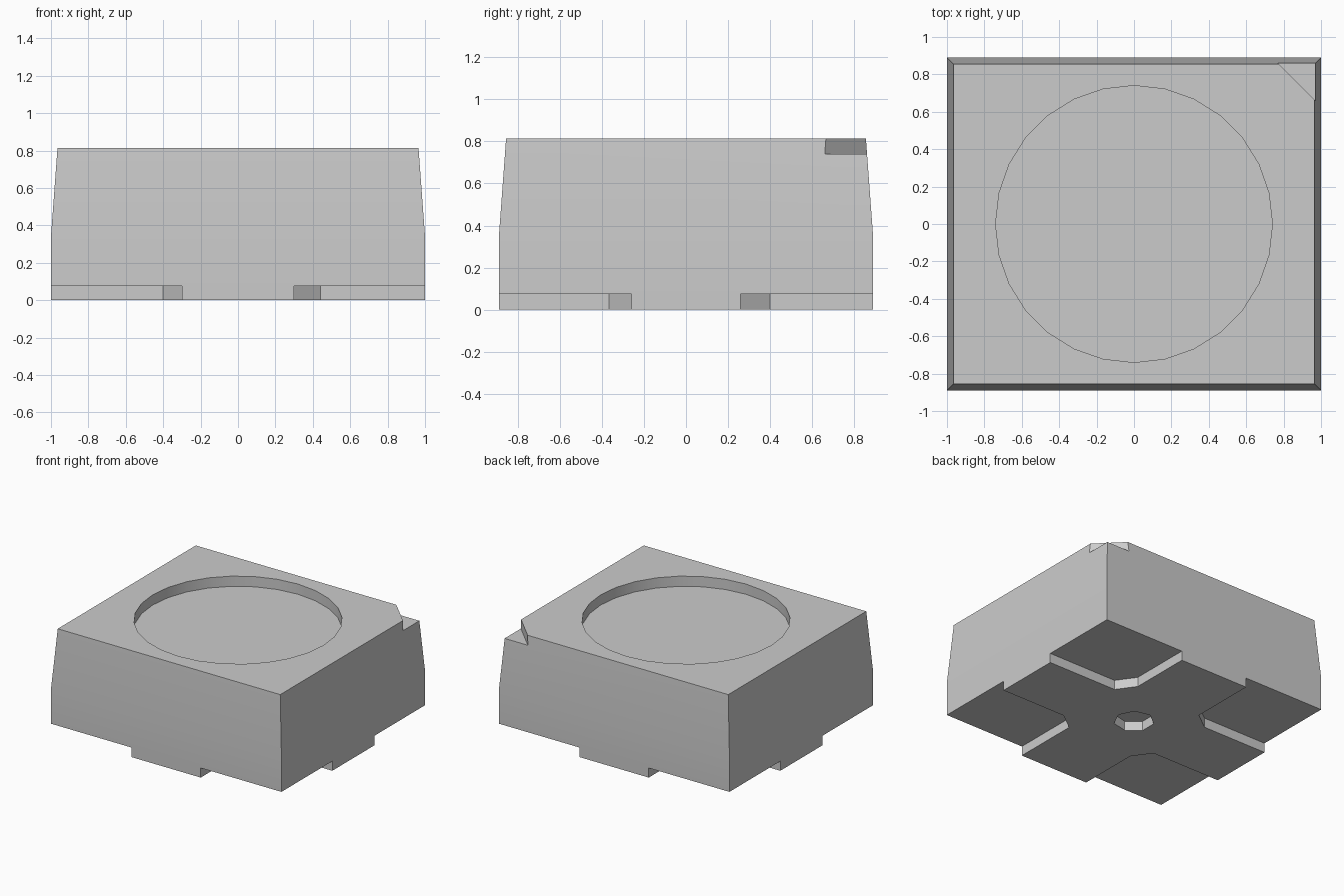
import bpy
import bmesh
import math

default = bpy.data.objects.get("Cube")
if default:
    bpy.data.objects.remove(default, do_unlink=True)

# Single plastic colour
grey = bpy.data.materials.new("grey_plastic")
grey.use_nodes = True
colour = (0.6, 0.6, 0.6, 1)
grey.diffuse_color = colour
grey.node_tree.nodes["Principled BSDF"].inputs["Base Color"].default_value = colour

HALF_X, HALF_Y, HEIGHT = 1.0, 0.89, 0.815
STEP = 0.075      # height of the cross-shaped base
BEND = 0.34       # where the walls start leaning in
INSET = 0.035
OUT = 1.2         # cutters reach past the walls


def loft(name, rings):
    """Join stacked rings of points into a closed solid."""
    bm = bmesh.new()
    loops = [[bm.verts.new(p) for p in ring] for ring in rings]
    for low, high in zip(loops, loops[1:]):
        for i in range(len(low)):
            j = (i + 1) % len(low)
            bm.faces.new((low[i], low[j], high[j], high[i]))
    bm.faces.new(loops[0][::-1])
    bm.faces.new(loops[-1])
    bmesh.ops.recalc_face_normals(bm, faces=bm.faces)
    mesh = bpy.data.meshes.new(name)
    bm.to_mesh(mesh)
    bm.free()
    mesh.materials.append(grey)
    obj = bpy.data.objects.new(name, mesh)
    bpy.context.collection.objects.link(obj)
    return obj


def prism(name, outline, low, high):
    return loft(name, [[(x, y, z) for x, y in outline] for z in (low, high)])


def rectangle(x, y, z):
    return [(-x, -y, z), (x, -y, z), (x, y, z), (-x, y, z)]


def circle(radius, sides):
    return [(radius * math.cos(math.tau * i / sides),
             radius * math.sin(math.tau * i / sides)) for i in range(sides)]


# Block with walls that lean in near the top
body = loft("package_body", [
    rectangle(HALF_X, HALF_Y, 0),
    rectangle(HALF_X, HALF_Y, BEND),
    rectangle(HALF_X - INSET, HALF_Y - INSET, HEIGHT)])

# Round shallow well, corner mark and underside dimple
cutters = [
    prism("well_cutter", circle(0.74, 28), HEIGHT - 0.08, 1),
    prism("corner_mark_cutter",
          [(0.43, OUT), (OUT, 0.43), (OUT, OUT)], HEIGHT - STEP, 1),
    prism("dimple_cutter", circle(0.145, 7), -0.1, STEP)]

# Four chamfered corner cuts leave a cross-shaped base
for sx in (-1, 1):
    for sy in (-1, 1):
        cx, cy = (0.4, 0.4) if sx == sy else (0.44, 0.365)
        outline = [(0.3, OUT), (0.3, cy), (cx, 0.26), (OUT, 0.26), (OUT, OUT)]
        cutters.append(prism("base_corner_cutter",
                             [(sx * x, sy * y) for x, y in outline], -0.1, STEP))

bpy.ops.object.select_all(action='DESELECT')
bpy.context.view_layer.objects.active = body
body.select_set(True)
for cutter in cutters:
    cutter.hide_render = True
    mod = body.modifiers.new(cutter.name, 'BOOLEAN')
    mod.operation = 'DIFFERENCE'
    mod.solver = 'EXACT'
    mod.object = cutter
    bpy.ops.object.modifier_apply(modifier=mod.name)
    bpy.data.objects.remove(cutter, do_unlink=True)

bpy.ops.object.shade_smooth_by_angle(angle=math.radians(30))
